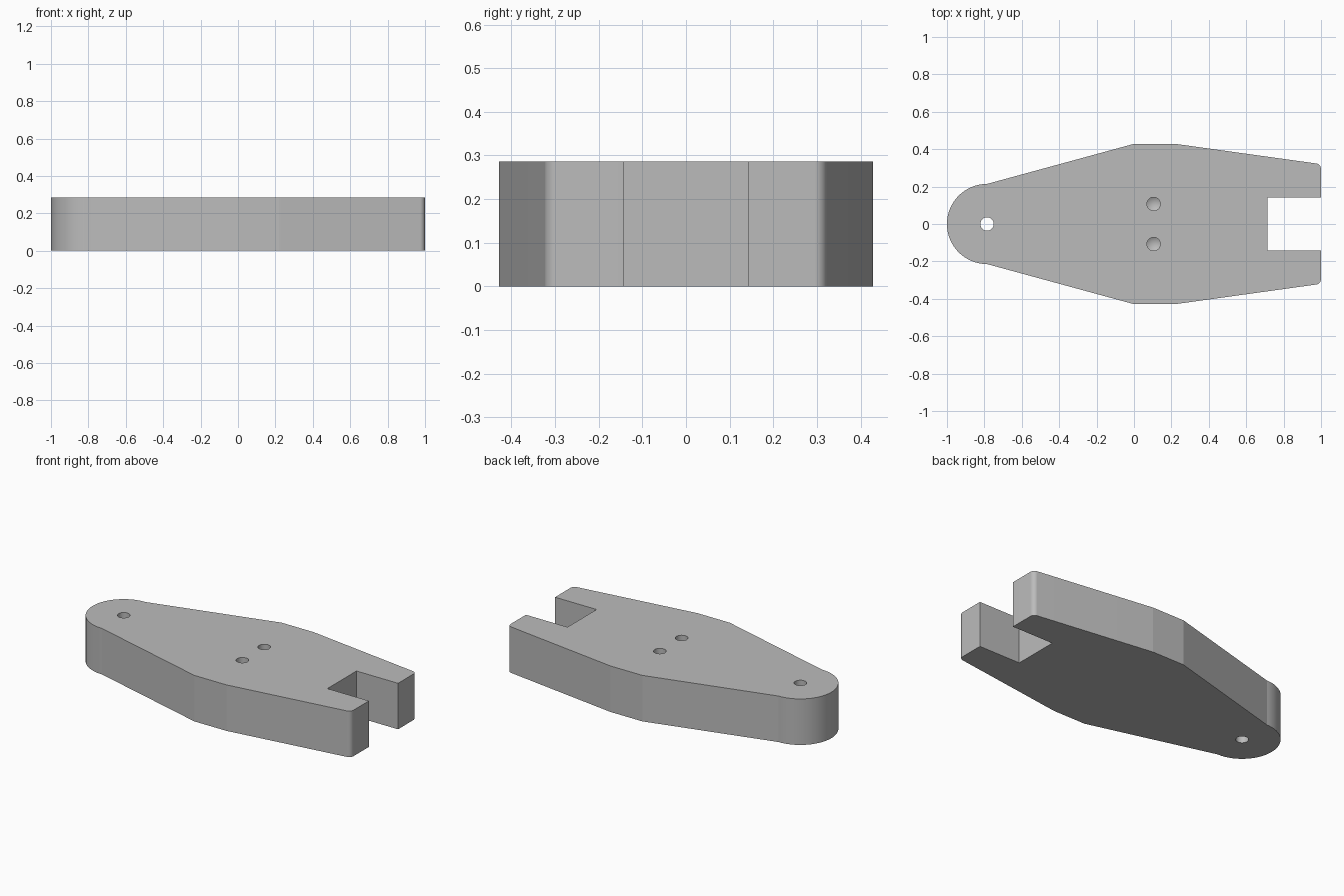
import bpy, bmesh
from math import sin, cos, tan, radians, atan2, pi
from mathutils import Vector

if "Cube" in bpy.data.objects:
    bpy.data.objects.remove(bpy.data.objects["Cube"], do_unlink=True)

U = 2 / 7                       # base unit: plate thickness and slot width
NOSE_R, HOLE_R, CORNER_R = 0.75 * U, 0.125 * U, 0.03
NOSE_X = -1 + NOSE_R

grey = bpy.data.materials.new("machined grey")
grey.use_nodes = True
grey.diffuse_color = (0.5, 0.5, 0.5, 1)
grey.node_tree.nodes["Principled BSDF"].inputs["Base Color"].default_value = (0.5, 0.5, 0.5, 1)


def new_object(name, bm):
    bmesh.ops.recalc_face_normals(bm, faces=bm.faces)
    mesh = bpy.data.meshes.new(name)
    bm.to_mesh(mesh)
    bm.free()
    mesh.materials.append(grey)
    obj = bpy.data.objects.new(name, mesh)
    bpy.context.collection.objects.link(obj)
    return obj


def fillet(a, corner, b, radius, steps=16):
    """Points of a rounded corner between the edges a-corner and corner-b."""
    a, corner, b = Vector(a), Vector(corner), Vector(b)
    da, db = (a - corner).normalized(), (b - corner).normalized()
    half = da.angle(db) / 2
    centre = corner + (da + db).normalized() * radius / sin(half)
    start = corner + da * radius / tan(half) - centre
    end = corner + db * radius / tan(half) - centre
    a0 = atan2(start.y, start.x)
    sweep = (atan2(end.y, end.x) - a0 + pi) % (2 * pi) - pi
    return [(centre.x + radius * cos(a0 + sweep * i / steps),
             centre.y + radius * sin(a0 + sweep * i / steps)) for i in range(steps + 1)]


def cut_hole(body, x, y, bottom, point=0.0):
    """Drill a round hole from the top, with an optional conical point."""
    bm = bmesh.new()
    rings = [[bm.verts.new((x + HOLE_R * cos(2 * pi * i / 64), y + HOLE_R * sin(2 * pi * i / 64), z))
              for i in range(64)] for z in (bottom, U + 0.1)]
    bm.faces.new(rings[1])
    tip = bm.verts.new((x, y, bottom - point)) if point else None
    if not tip:
        bm.faces.new(rings[0])
    for i in range(64):
        j = (i + 1) % 64
        bm.faces.new((rings[0][i], rings[0][j], rings[1][j], rings[1][i]))
        if tip:
            bm.faces.new((rings[0][j], rings[0][i], tip))
    cutter = new_object("hole_cutter", bm)
    cutter.hide_render = True
    mod = body.modifiers.new("hole", 'BOOLEAN')
    mod.operation, mod.solver, mod.object = 'DIFFERENCE', 'EXACT', cutter
    bpy.context.view_layer.objects.active = body
    bpy.ops.object.modifier_apply(modifier=mod.name)
    bpy.data.objects.remove(cutter, do_unlink=True)


# Half outline: nose arc, widest flat, tapered fork prong, slot
wide, flat_end = (0, 1.5 * U), (0.22, 1.5 * U)
upper = [(NOSE_X - NOSE_R * cos(pi / 2 * i / 24), NOSE_R * sin(pi / 2 * i / 24)) for i in range(25)]
upper += [wide, flat_end]
upper += fillet(flat_end, (1, 0.32), (1, U / 2), CORNER_R)
upper += [(1, U / 2), (1 - U, U / 2)]
outline = upper + [(x, -y) for x, y in reversed(upper[1:])]

# Plate body
bm = bmesh.new()
base = bm.faces.new([bm.verts.new((x, y, 0)) for x, y in outline])
top = bmesh.ops.extrude_face_region(bm, geom=[base], use_keep_orig=True)
bmesh.ops.translate(bm, verts=[v for v in top["geom"] if isinstance(v, bmesh.types.BMVert)], vec=(0, 0, U))
body = new_object("forked_plate", bm)

# Pivot hole through the nose, two blind drilled holes in the middle
cut_hole(body, NOSE_X, 0, -0.1)
for side in (-1, 1):
    cut_hole(body, 0.105, side * 0.375 * U, U / 2, HOLE_R / tan(radians(59)))

# Smooth arcs, crisp corners
bpy.ops.object.select_all(action='DESELECT')
body.select_set(True)
bpy.context.view_layer.objects.active = body
bpy.ops.object.shade_smooth_by_angle(angle=radians(7))
